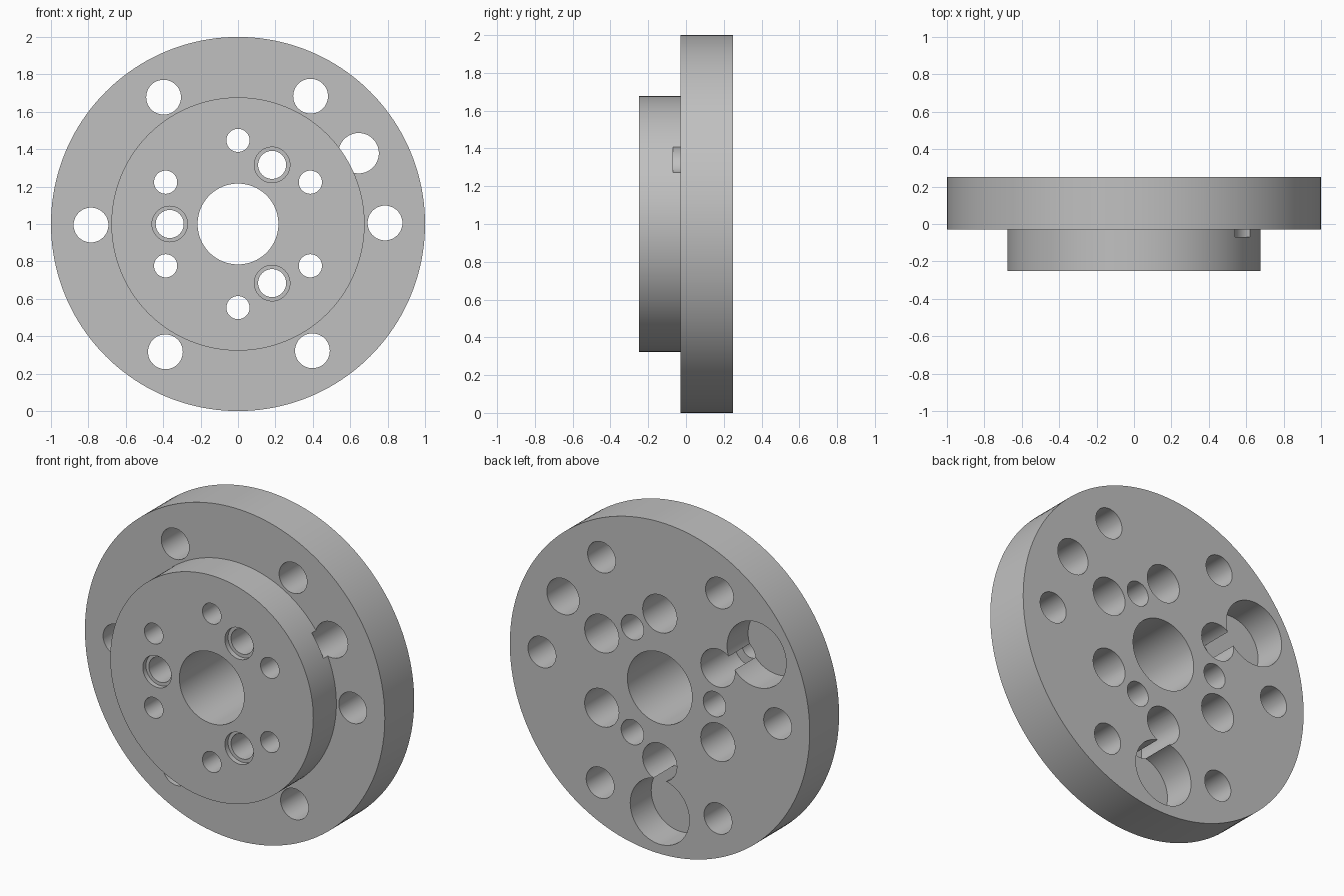
import bpy, bmesh, math
from mathutils import Matrix, Vector

cube = bpy.data.objects.get("Cube")
if cube:
    bpy.data.objects.remove(cube)

BACK, STEP, FRONT = 0.25, -0.03, -0.25   # y of the main faces
OVER = 0.1                               # cutter overshoot past a face

grey = bpy.data.materials.new("plain grey")
grey.use_nodes = True
COLOUR = (0.53, 0.53, 0.53, 1)
grey.diffuse_color = COLOUR
grey.node_tree.nodes["Principled BSDF"].inputs["Base Color"].default_value = COLOUR


def new_object(name, bm):
    bmesh.ops.recalc_face_normals(bm, faces=bm.faces)
    mesh = bpy.data.meshes.new(name)
    bm.to_mesh(mesh)
    bm.free()
    mesh.materials.append(grey)
    obj = bpy.data.objects.new(name, mesh)
    bpy.context.collection.objects.link(obj)
    return obj


def lathe(name, profile, segments):
    """Closed solid of revolution about the y axis; profile is (radius, y)."""
    bm = bmesh.new()
    rings = []
    for r, y in profile:
        rings.append([bm.verts.new((r * math.cos(a), y, 1 + r * math.sin(a)))
                      for a in (math.tau * i / segments for i in range(segments))])
    for lower, upper in zip(rings, rings[1:]):
        for i in range(segments):
            j = (i + 1) % segments
            bm.faces.new((lower[i], lower[j], upper[j], upper[i]))
    bm.faces.new(rings[0])
    bm.faces.new(rings[-1])
    return new_object(name, bm)


def drill(body, name, radius, y0, y1, pitch=0, angles=(0,), segments=48):
    """Cut a ring of round holes running from y0 to y1."""
    bm = bmesh.new()
    turn = Matrix.Rotation(math.pi / 2, 4, "X")
    for deg in angles:
        a = math.radians(deg)
        centre = Vector((pitch * math.cos(a), (y0 + y1) / 2, 1 + pitch * math.sin(a)))
        bmesh.ops.create_cone(bm, cap_ends=True, segments=segments, radius1=radius,
                              radius2=radius, depth=abs(y1 - y0),
                              matrix=Matrix.Translation(centre) @ turn)
    cutter = new_object(name, bm)
    cutter.hide_render = True
    mod = body.modifiers.new(name, "BOOLEAN")
    mod.operation = "DIFFERENCE"
    mod.solver = "EXACT"
    mod.object = cutter
    bpy.context.view_layer.objects.active = body
    bpy.ops.object.modifier_apply(modifier=name)
    bpy.data.objects.remove(cutter)


# Flange with the raised boss on its front
body = lathe("flanged_hub", [(0.677, FRONT), (0.677, STEP), (1, STEP), (1, BACK)], 160)

through = (FRONT - OVER, BACK + OVER)
sixths = range(0, 360, 60)
thirds = range(60, 360, 120)

# Centre bore
drill(body, "centre_bore", 0.216, *through, segments=96)
# Outer bolt holes, turned very slightly
drill(body, "rim_holes", 0.093, *through, 0.786, [a + 0.4 for a in sixths])
# Six screw holes, widened from the back
ring = [a + 30 for a in sixths]
drill(body, "screw_holes", 0.062, *through, 0.447, ring)
drill(body, "screw_counterbores", 0.114, -0.07, BACK + OVER, 0.447, ring)
# Three holes with a shallow recess in the front
drill(body, "inner_holes", 0.075, *through, 0.365, thirds)
drill(body, "inner_recesses", 0.095, FRONT - OVER, FRONT + 0.03, 0.365, thirds)
# Two wide blind pockets in the back, and one open hole nicking the boss
drill(body, "back_pockets", 0.197, 0.05, BACK + OVER, 0.746, (150, 270), 72)
drill(body, "side_hole", 0.108, -0.07, BACK + OVER, 0.748, (30.4,))

# Smooth walls, crisp rims
bpy.ops.object.select_all(action="DESELECT")
body.select_set(True)
bpy.context.view_layer.objects.active = body
bpy.ops.object.shade_smooth_by_angle(angle=math.radians(30))
